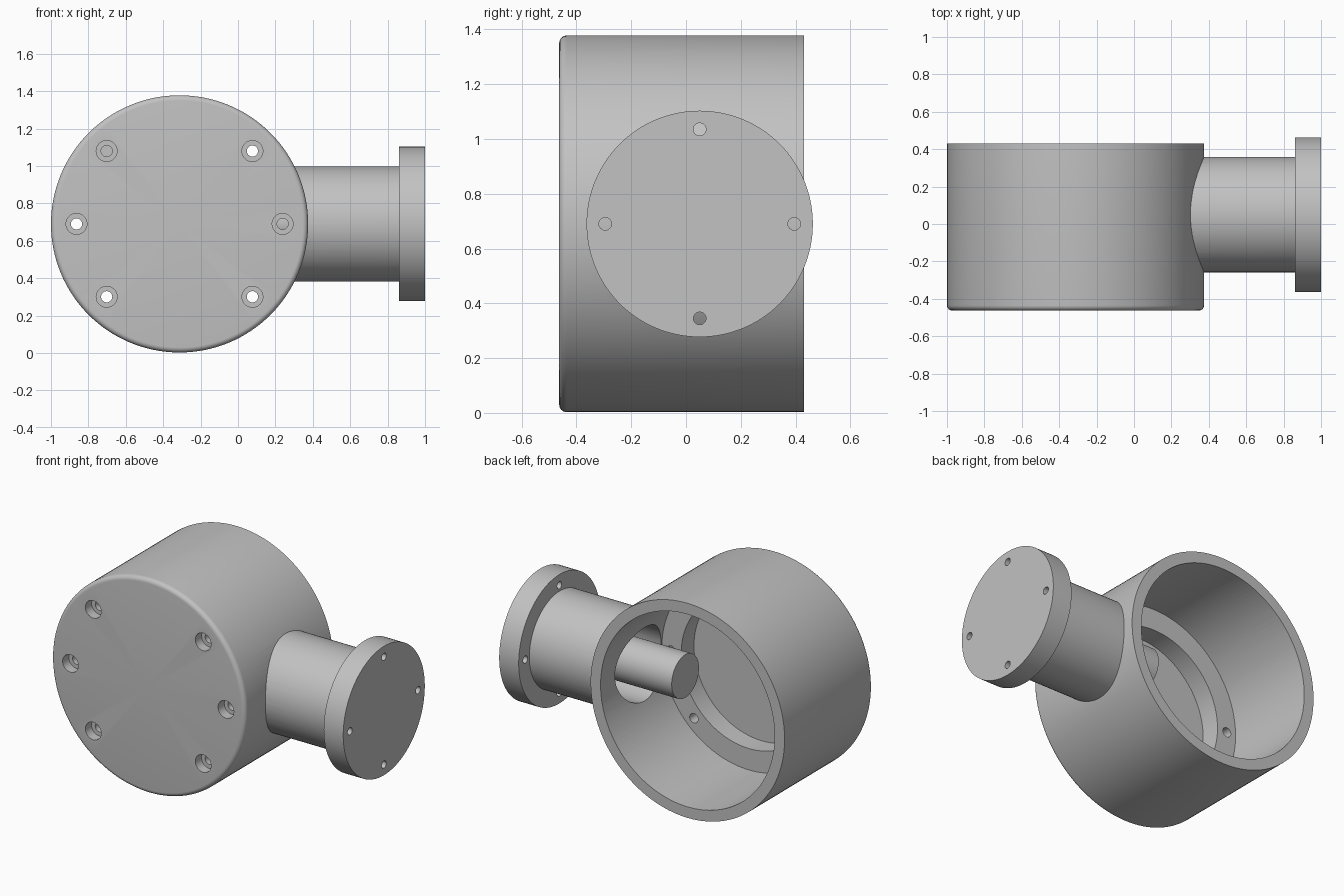
import bpy, bmesh
from math import pi, sin, cos, radians
from mathutils import Matrix, Vector

cube = bpy.data.objects.get("Cube")
if cube:
    bpy.data.objects.remove(cube, do_unlink=True)

# Single flat colour
grey = bpy.data.materials.new("plain_grey")
grey.use_nodes = True
colour = (0.54, 0.54, 0.54, 1)
grey.diffuse_color = colour
grey.node_tree.nodes["Principled BSDF"].inputs["Base Color"].default_value = colour

ALONG_Y = Matrix.Rotation(-pi / 2, 4, 'X')
ALONG_X = Matrix.Rotation(pi / 2, 4, 'Y')
BODY_X, MID_Z, PIPE_Y = -0.3125, 0.69, 0.05


def lathe(name, profile, axis, origin, steps=128):
    """Solid of revolution from (radius, distance along axis) points."""
    points = [(0, profile[0][1])] + profile + [(0, profile[-1][1])]
    bm = bmesh.new()
    verts = [bm.verts.new((r, 0, h)) for r, h in points]
    edges = [bm.edges.new(pair) for pair in zip(verts, verts[1:])]
    bmesh.ops.spin(bm, geom=verts + edges, cent=(0, 0, 0), axis=(0, 0, 1),
                   angle=2 * pi, steps=steps)
    bmesh.ops.remove_doubles(bm, verts=bm.verts[:], dist=1e-5)
    bmesh.ops.recalc_face_normals(bm, faces=bm.faces[:])
    bm.transform(Matrix.Translation(origin) @ axis)
    mesh = bpy.data.meshes.new(name)
    bm.to_mesh(mesh)
    bm.free()
    obj = bpy.data.objects.new(name, mesh)
    obj.data.materials.append(grey)
    bpy.context.collection.objects.link(obj)
    return obj


def activate(obj):
    bpy.ops.object.select_all(action='DESELECT')
    obj.select_set(True)
    bpy.context.view_layer.objects.active = obj


def combine(target, tool, operation):
    """Apply a boolean and discard the tool object."""
    tool.hide_render = True
    mod = target.modifiers.new("boolean", 'BOOLEAN')
    mod.operation, mod.object, mod.solver = operation, tool, 'EXACT'
    activate(target)
    bpy.ops.object.modifier_apply(modifier=mod.name)
    bpy.data.objects.remove(tool, do_unlink=True)


body_origin = Vector((BODY_X, 0, MID_Z))
pipe_origin = Vector((0, PIPE_Y, MID_Z))

# Drum with a rounded front edge
R, FRONT, BACK, FILLET = 0.6875, -0.463, 0.43, 0.028
arc = [(R - FILLET + FILLET * sin(a), FRONT + FILLET - FILLET * cos(a))
       for a in (pi / 2 * i / 6 for i in range(7))]
housing = lathe("housing", arc + [(R, BACK)], ALONG_Y, body_origin)

# Side pipe joined to the drum
pipe = lathe("side_pipe", [(0.308, 0.1), (0.308, 0.86)], ALONG_X, pipe_origin, 96)
combine(housing, pipe, 'UNION')

# Stepped cavity open at the back, and the pipe bore
cavity = lathe("cavity_cutter", [(0.48, -0.32), (0.48, -0.19), (0.617, -0.19),
                                 (0.617, 0.6)], ALONG_Y, body_origin)
combine(housing, cavity, 'DIFFERENCE')
bore = lathe("bore_cutter", [(0.235, 0.12), (0.235, 0.9)], ALONG_X, pipe_origin, 96)
combine(housing, bore, 'DIFFERENCE')

# Counterbored screw holes in the front
for angle in (0, 45, 135, 180, 225, 315):
    a = radians(angle)
    spot = body_origin + 0.551 * Vector((cos(a), 0, sin(a)))
    screw = lathe("screw_cutter", [(0.056, -0.6), (0.056, -0.4), (0.03, -0.4),
                                   (0.03, -0.1)], ALONG_Y, spot, 32)
    combine(housing, screw, 'DIFFERENCE')

# End flange with four through holes
flange = lathe("end_flange", [(0.413, 0.862), (0.413, 1)], ALONG_X, pipe_origin)
for i in range(4):
    a = i * pi / 2
    spot = pipe_origin + 0.345 * Vector((0, cos(a), sin(a)))
    hole = lathe("hole_cutter", [(0.023, 0.7), (0.023, 1.2)], ALONG_X, spot, 32)
    combine(flange, hole, 'DIFFERENCE')

# Shaft running from the flange into the drum
shaft = lathe("shaft", [(0.138, -0.03), (0.138, 0.87)], ALONG_X, pipe_origin, 64)

for obj in (housing, flange, shaft):
    activate(obj)
    bpy.ops.object.shade_smooth_by_angle(angle=radians(30))
